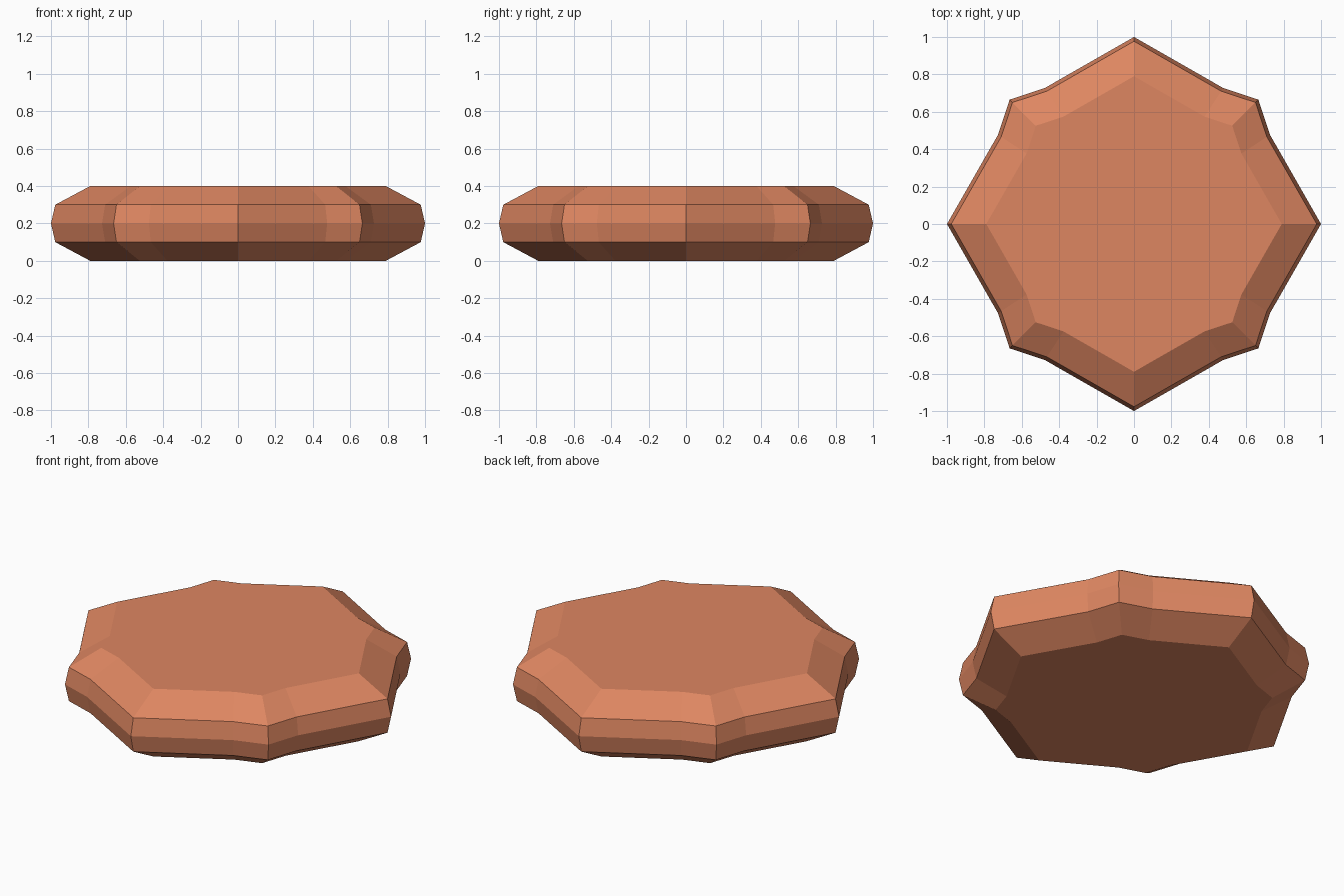
import bpy, bmesh

if "Cube" in bpy.data.objects:
    bpy.data.objects.remove(bpy.data.objects["Cube"])

# Quarter of the eight-pointed outline; rotated four times about z
QUARTER = [(1.0, 0.0), (0.727, 0.477), (0.665, 0.665), (0.477, 0.727)]
# Profile of the slab edge: (height, outline scale)
LEVELS = [(0.0, 0.79), (0.1, 0.977), (0.2, 1.0), (0.3, 0.977), (0.4, 0.79)]

outline = []
pts = QUARTER
for _ in range(4):
    outline += pts
    pts = [(-y, x) for x, y in pts]

# Stacked rings joined by flat side faces, capped top and bottom
bm = bmesh.new()
rings = [[bm.verts.new((x * s, y * s, z)) for x, y in outline] for z, s in LEVELS]
n = len(outline)
for low, high in zip(rings, rings[1:]):
    for i in range(n):
        j = (i + 1) % n
        bm.faces.new((low[i], low[j], high[j], high[i]))
bm.faces.new(rings[-1])
bm.faces.new(rings[0][::-1])
bmesh.ops.recalc_face_normals(bm, faces=bm.faces)

mesh = bpy.data.meshes.new("star_slab")
bm.to_mesh(mesh)
bm.free()
slab = bpy.data.objects.new("star_slab", mesh)
bpy.context.collection.objects.link(slab)

# Terracotta colour
mat = bpy.data.materials.new("terracotta")
mat.diffuse_color = (0.73, 0.24, 0.12, 1)
mat.use_nodes = True
mat.node_tree.nodes["Principled BSDF"].inputs["Base Color"].default_value = mat.diffuse_color
mesh.materials.append(mat)
